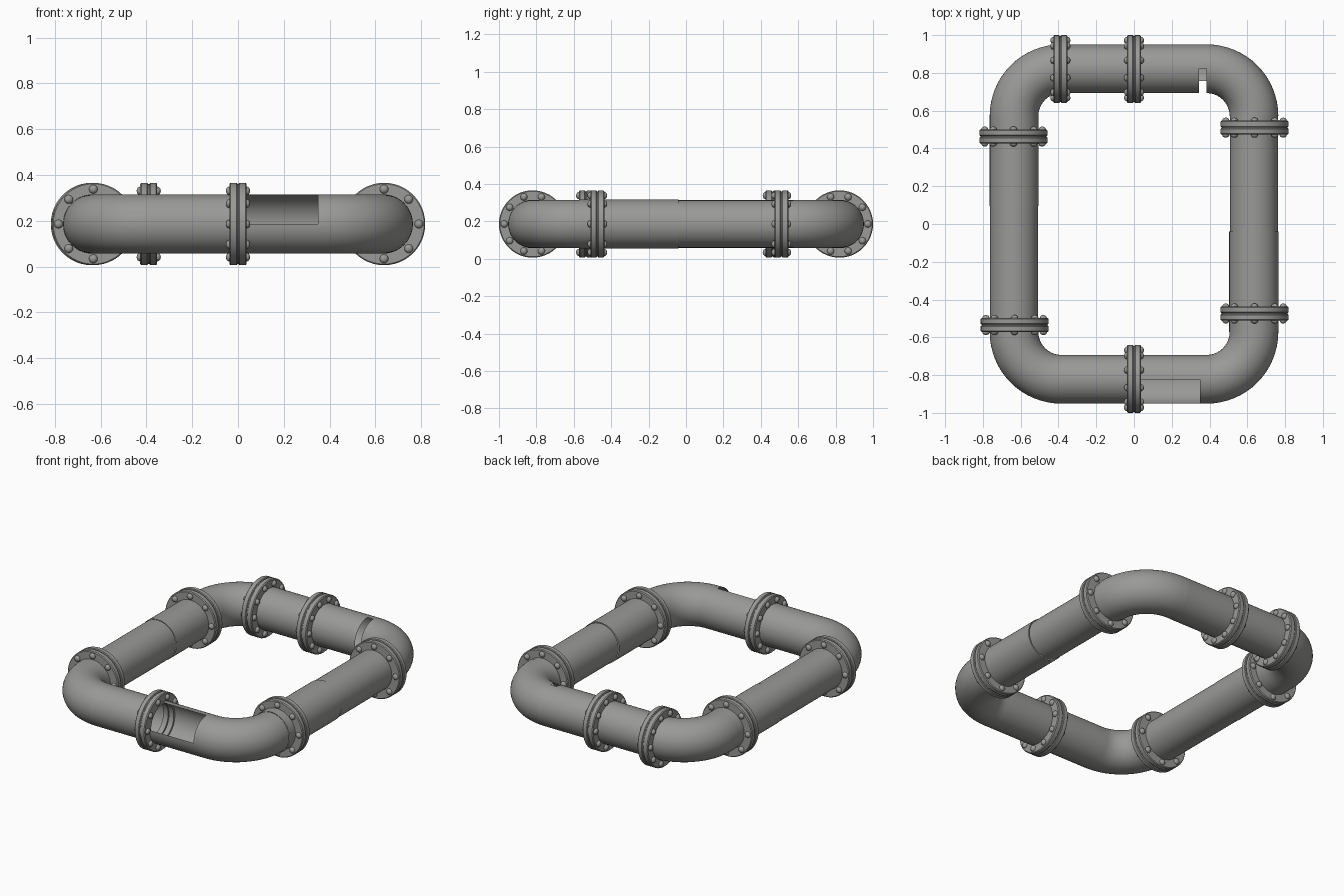
import bpy, bmesh
from math import sin, cos, pi, radians
from mathutils import Vector, Matrix

if "Cube" in bpy.data.objects:
    bpy.data.objects.remove(bpy.data.objects["Cube"])

# One plain grey metal
metal = bpy.data.materials.new("grey metal")
metal.use_nodes = True
GREY = (0.32, 0.32, 0.31, 1)
metal.diffuse_color = GREY
metal.node_tree.nodes["Principled BSDF"].inputs["Base Color"].default_value = GREY

SIDES = 48
HX, HY, Z = 0.635, 0.822, 0.186      # half spans of the loop and axis height
PIPE, BEND = 0.129, 0.25


def finish(name, bm, angle=35):
    mesh = bpy.data.meshes.new(name)
    bm.to_mesh(mesh)
    bm.free()
    mesh.materials.append(metal)
    obj = bpy.data.objects.new(name, mesh)
    bpy.context.collection.objects.link(obj)
    bpy.ops.object.select_all(action='DESELECT')
    obj.select_set(True)
    bpy.context.view_layer.objects.active = obj
    bpy.ops.object.shade_smooth_by_angle(angle=radians(angle))
    return obj


def pipe(name, path, radius=PIPE, gap=None):
    """Open tube along (x, y, heading) stations; gap is a missing range of degrees,
    measured from the outward-right side of the heading up over the top."""
    bm = bmesh.new()
    rings = []
    for x, y, heading in path:
        right = Vector((sin(heading), -cos(heading), 0))
        ring = []
        for i in range(SIDES):
            a = 2 * pi * i / SIDES
            ring.append(bm.verts.new(Vector((x, y, Z)) + radius * (right * cos(a) + Vector((0, 0, sin(a))))))
        rings.append(ring)
    for r0, r1 in zip(rings, rings[1:]):
        for i in range(SIDES):
            mid = 360 * (i + 0.5) / SIDES
            if gap and gap[0] < mid < gap[1]:
                continue
            j = (i + 1) % SIDES
            bm.faces.new((r0[i], r0[j], r1[j], r1[i]))
    return finish(name, bm)


def straight(name, start, end, radius=PIPE, gap=None):
    d = Vector(end) - Vector(start)
    heading = Vector((1, 0)).angle_signed(d) * -1
    pipe(name, [(*start, heading), (*end, heading)], radius, gap)


def elbow(name, sx, sy, start):
    """Quarter bend, counter-clockwise, at the corner given by the signs."""
    cx, cy = sx * (HX - BEND), sy * (HY - BEND)
    path = []
    for i in range(17):
        a = start + pi / 2 * i / 16
        path.append((cx + BEND * cos(a), cy + BEND * sin(a), a + pi / 2))
    pipe(name, path)


def flange(name, x, y, along_y, bolts):
    """Pair of bolted rings with domed bolt heads on both outer faces."""
    bm = bmesh.new()
    outer, inner = 0.18, 0.115
    for side in (-1, 1):
        profile = [(0.003, inner), (0.003, outer - 0.004), (0.007, outer),
                   (0.032, outer), (0.037, outer - 0.005), (0.037, inner)]
        rings = []
        for i in range(SIDES):
            a = 2 * pi * i / SIDES
            rings.append([bm.verts.new((side * p, r * cos(a), r * sin(a))) for p, r in profile])
        for i in range(SIDES):
            r0, r1 = rings[i], rings[(i + 1) % SIDES]
            for k in range(len(profile)):
                m = (k + 1) % len(profile)
                bm.faces.new((r0[k], r0[m], r1[m], r1[k]))
        for i in range(bolts):
            a = 2 * pi * i / bolts
            spot = Matrix.Translation((side * 0.038, 0.152 * cos(a), 0.152 * sin(a)))
            bmesh.ops.create_uvsphere(bm, u_segments=14, v_segments=8, radius=0.019,
                                      matrix=spot @ Matrix.Diagonal((0.8, 1, 1, 1)))
    # Gasket between the rings
    bmesh.ops.create_cone(bm, segments=SIDES, radius1=0.174, radius2=0.174, depth=0.008,
                          cap_ends=False, matrix=Matrix.Rotation(pi / 2, 4, 'Y'))
    bmesh.ops.recalc_face_normals(bm, faces=bm.faces[:])
    obj = finish(name, bm)
    obj.location = (x, y, Z)
    obj.rotation_euler.z = pi / 2 if along_y else 0


# Corner bends
elbow("back_left_elbow", 1, 1, 0)
elbow("back_right_elbow", -1, 1, pi / 2)
elbow("front_right_elbow", -1, -1, pi)
elbow("front_left_elbow", 1, -1, 1.5 * pi)

# Front run, with an upper outer quarter left open beside the joint
EX, EY = HX - BEND, HY - BEND
straight("front_right_pipe", (-EX, -HY), (0.03, -HY))
straight("front_open_pipe", (0.03, -HY), (0.35, -HY), gap=(0, 90))
straight("front_left_pipe", (0.35, -HY), (EX, -HY))

# Back run, with a narrow slot on the inner side near the bend
straight("back_slotted_pipe", (EX, HY), (0.345, HY), gap=(90, 240))
straight("back_pipe", (0.345, HY), (-EX, HY))

# Side runs, each of two slightly stepped lengths
straight("left_front_pipe", (HX, -EY), (HX, -0.04), PIPE + 0.002)
straight("left_back_pipe", (HX, -0.04), (HX, EY), PIPE - 0.002)
straight("right_back_pipe", (-HX, EY), (-HX, 0.095), PIPE)
straight("right_front_pipe", (-HX, 0.095), (-HX, -EY), PIPE - 0.002)

# Bolted joints
flange("front_flange", 0, -HY + 0.002, False, 10)
flange("back_flange", 0, HY - 0.002, False, 10)
flange("back_right_flange", -0.39, HY - 0.002, False, 10)
flange("right_rear_flange", -HX - 0.003, 0.463, True, 8)
flange("right_front_flange", -HX + 0.003, -0.535, True, 8)
flange("left_rear_flange", HX + 0.003, 0.51, True, 8)
flange("left_front_flange", HX + 0.003, -0.474, True, 8)
